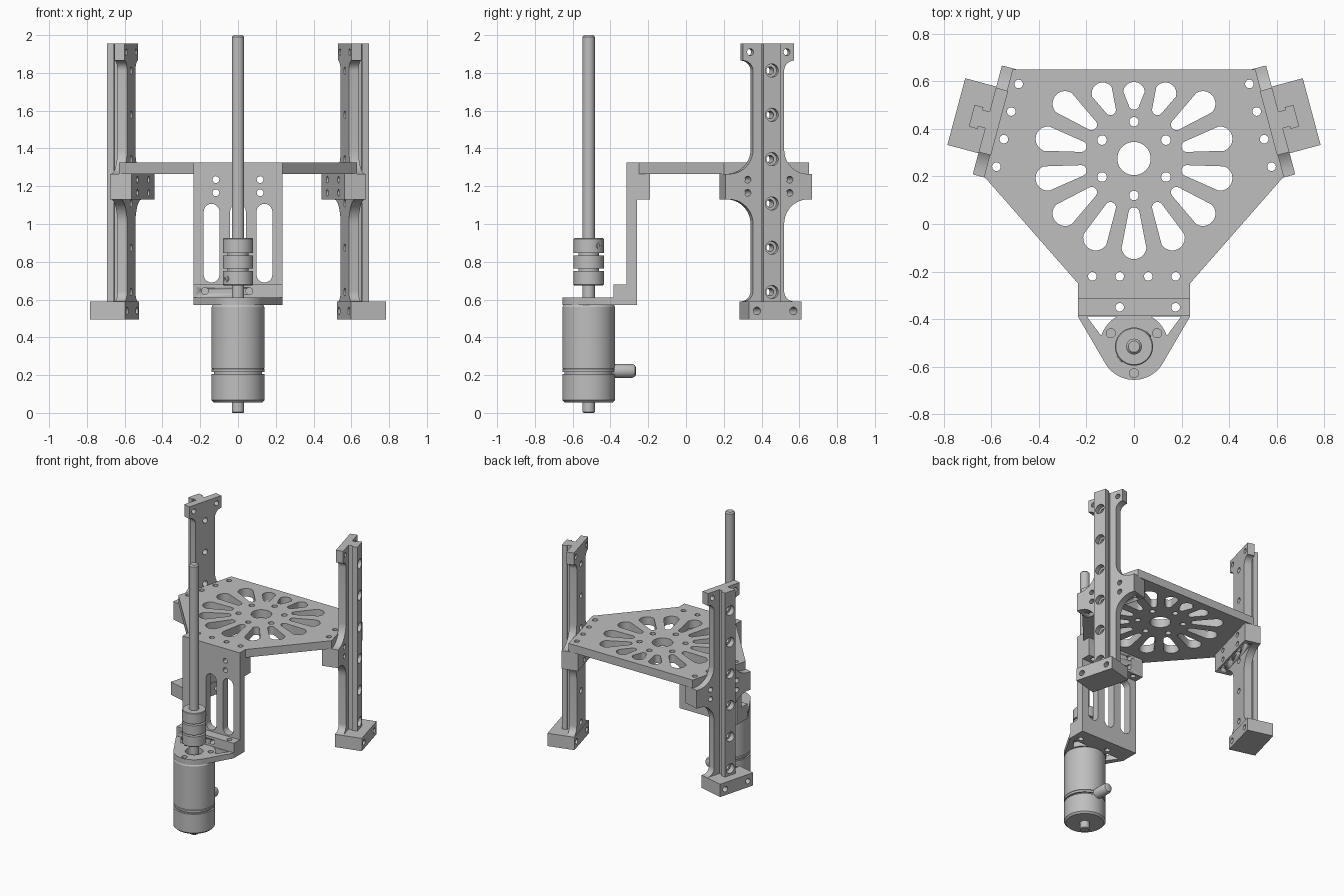
import bpy, bmesh
from math import sin, cos, radians, pi
from mathutils import Matrix, Vector

if "Cube" in bpy.data.objects:
    bpy.data.objects.remove(bpy.data.objects["Cube"])

grey = bpy.data.materials.new("machined_grey")
grey.use_nodes = True
GREY = (0.52, 0.52, 0.52, 1)
grey.diffuse_color = GREY
grey.node_tree.nodes["Principled BSDF"].inputs["Base Color"].default_value = GREY
UP = Vector((0, 0, 1))


def flat(z):
    return Matrix.Translation((0, 0, z))


def upright(normal, origin):
    """Frame with local Y up and local Z along a horizontal normal."""
    n = Vector(normal).normalized()
    m = Matrix((UP.cross(n), UP, n)).transposed().to_4x4()
    return Matrix.Translation(origin) @ m


def arc(x, y, r, a, b, n=10):
    steps = [radians(a + (b - a) * i / n) for i in range(n + 1)]
    return [(x + r * cos(t), y + r * sin(t)) for t in steps]


def circle(x, y, r, n=24):
    return arc(x, y, r, 0, 360, n)[:-1]


def box(x0, x1, y0, y1):
    return [(x0, y0), (x1, y0), (x1, y1), (x0, y1)]


def finish(name, mesh, frame):
    mesh.transform(frame)
    bm = bmesh.new()
    bm.from_mesh(mesh)
    bmesh.ops.remove_doubles(bm, verts=bm.verts, dist=1e-5)
    bmesh.ops.recalc_face_normals(bm, faces=bm.faces)
    bm.to_mesh(mesh)
    bm.free()
    mesh.materials.clear()
    mesh.materials.append(grey)
    mesh.name = name
    obj = bpy.data.objects.new(name, mesh)
    bpy.context.collection.objects.link(obj)
    bpy.ops.object.select_all(action='DESELECT')
    obj.select_set(True)
    bpy.context.view_layer.objects.active = obj
    bpy.ops.object.shade_smooth_by_angle(angle=radians(30))
    return obj


def evaluated_mesh(obj):
    dg = bpy.context.evaluated_depsgraph_get()
    return bpy.data.meshes.new_from_object(obj.evaluated_get(dg))


def solid(name, loops, depth, frame):
    """Outline with hole loops, thickened along local Z from 0 to depth."""
    cu = bpy.data.curves.new(name, 'CURVE')
    cu.dimensions, cu.fill_mode, cu.extrude = '2D', 'BOTH', depth / 2
    for loop in loops:
        sp = cu.splines.new('POLY')
        sp.points.add(len(loop) - 1)
        for p, (x, y) in zip(sp.points, loop):
            p.co = (x, y, 0, 1)
        sp.use_cyclic_u = True
    tmp = bpy.data.objects.new(name, cu)
    bpy.context.collection.objects.link(tmp)
    mesh = evaluated_mesh(tmp)
    bpy.data.objects.remove(tmp)
    return finish(name, mesh, frame @ Matrix.Translation((0, 0, depth / 2)))


def drill(obj, points, r, depth, frame):
    cutter = solid("drill", [circle(x, y, r) for x, y in points], depth, frame)
    cutter.hide_render = True
    mod = obj.modifiers.new("holes", 'BOOLEAN')
    mod.operation, mod.solver, mod.object = 'DIFFERENCE', 'EXACT', cutter
    mesh = evaluated_mesh(obj)
    obj.modifiers.clear()
    obj.data = mesh
    bpy.data.objects.remove(cutter)


def lathe(name, profile, frame=Matrix(), n=48):
    bm = bmesh.new()
    vs = [bm.verts.new((r, 0, z)) for r, z in profile]
    es = [bm.edges.new(p) for p in zip(vs, vs[1:])]
    bmesh.ops.spin(bm, geom=vs + es, axis=UP, cent=(0, 0, 0), angle=2 * pi, steps=n)
    mesh = bpy.data.meshes.new(name)
    bm.to_mesh(mesh)
    bm.free()
    return finish(name, mesh, frame)


# Top plate with a ring of petal cut-outs
HUB = Vector((0, 0.275))


def petal(angle, reach, inner=0.228, r0=0.023, r1=0.053):
    a, far = radians(angle), reach - r1
    pts = arc(far, 0, r1, -82, 82) + arc(inner, 0, r0, 98, 262)
    return [(HUB.x + x * cos(a) - y * sin(a), HUB.y + x * sin(a) + y * cos(a)) for x, y in pts]


holes = [circle(*HUB, 0.07, 40)]
for i in range(14):
    reach = {0: 0.322, 1: 0.35, 13: 0.35}.get(i, 0.423)
    holes.append(petal(90 + i * 360 / 14, reach, r1=0.046 if reach < 0.4 else 0.053))
holes += [circle(*p, 0.02) for p in arc(*HUB, 0.155, 30, 330, 5)]
FRONT_BOLTS = [(x, -0.22) for x in (-0.175, -0.06, 0.06, 0.175)]
holes += [circle(*p, 0.018) for p in FRONT_BOLTS]
N = Vector((cos(radians(15)), sin(radians(15)), 0))
EDGE = Vector((0.57, 0.425, 0))
SIDE_BOLTS = []
for s in (-1, 1):
    for t in (-0.18, -0.06, 0.06, 0.18):
        p = EDGE - 0.04 * N + t * UP.cross(N)
        SIDE_BOLTS.append((s * p.x, p.y))
holes += [circle(*p, 0.018) for p in SIDE_BOLTS]
half = [(0.51, 0.65), (0.63, 0.2), (0.235, -0.25), (0.235, -0.26)]
outline = half + [(-x, y) for x, y in reversed(half)]
solid("top_plate", [outline] + holes, 0.06, flat(1.265))

# Front bracket: slotted upright and its two blocks
slots = [arc(x, 1.065, 0.042, 0, 180) + arc(x, 0.732, 0.042, 180, 360) for x in (-0.14, 0, 0.14)]
bolts = [(x, z) for x in (-0.117, 0.117) for z in (1.165, 1.235)]
solid("front_upright", [box(-0.235, 0.235, 0.57, 1.325)] + slots
      + [circle(*p, 0.018) for p in bolts], 0.055, upright((0, -1, 0), (0, -0.26, 0)))
block = solid("upper_block", [box(-0.235, 0.235, -0.26, -0.19)]
              + [circle(*p, 0.018) for p in FRONT_BOLTS], 0.135, flat(1.13))
drill(block, bolts, 0.018, 0.2, upright((0, -1, 0), (0, -0.12, 0)))
foot_bolts = [(-0.06, -0.35), (0.175, -0.35)]
block = solid("lower_block", [box(-0.235, 0.235, -0.385, -0.315)]
              + [circle(*p, 0.018) for p in foot_bolts], 0.07, flat(0.61))
drill(block, [(-0.175, 0.645), (0.06, 0.645)], 0.018, 0.2, upright((0, -1, 0), (0, -0.25, 0)))

# Motor shelf with rounded nose and corner windows
AXIS = (0, -0.515)
shelf = [(-0.235, -0.26), (-0.235, -0.39)] + arc(*AXIS, 0.14, 210, 330, 24) \
    + [(0.235, -0.39), (0.235, -0.26)]
window = arc(*AXIS, 0.145, 18, 60) + [(0.198, -0.389)]
screws = arc(*AXIS, 0.112, 30, 270, 2)
solid("motor_shelf", [shelf, window, [(-x, y) for x, y in window], circle(*AXIS, 0.06, 32)]
      + [circle(*p, 0.019) for p in screws + foot_bolts], 0.04, flat(0.57))

# Motor, coupling and drive rod share one axis
axis = Matrix.Translation((*AXIS, 0))
lathe("motor_body", [(0, 0.055), (0.128, 0.055), (0.14, 0.067), (0.14, 0.205), (0.128, 0.205),
                     (0.128, 0.217), (0.14, 0.217), (0.14, 0.232), (0.136, 0.234), (0.14, 0.236),
                     (0.14, 0.56), (0.134, 0.57), (0, 0.57)], axis)
lathe("motor_rear_shaft", [(0, 0), (0.028, 0), (0.033, 0.005), (0.033, 0.06), (0, 0.06)], axis, 24)
lathe("coupling", [(0, 0.675), (0.076, 0.675), (0.08, 0.679), (0.08, 0.752), (0.055, 0.752),
                   (0.055, 0.764), (0.08, 0.764), (0.08, 0.834), (0.055, 0.834), (0.055, 0.846),
                   (0.08, 0.846), (0.08, 0.921), (0.076, 0.925), (0, 0.925)], axis)
lathe("drive_rod", [(0, 0.57), (0.033, 0.57), (0.033, 1.99), (0.024, 2), (0, 2)], axis, 32)
lathe("cable_gland", [(0, 0), (0.037, 0), (0.037, 0.115), (0.03, 0.13), (0.02, 0.135), (0, 0.135)],
      upright((0, 1, 0), (0, -0.4, 0.222)), 24)
for name, n, z in (("front", (-0.75, -0.66, 0), 0.71), ("side", (0.75, 0.66, 0), 0.885)):
    lathe(name + "_clamp_screw", [(0.016, 0), (0.016, 0.083), (0.008, 0.083), (0.008, 0.075), (0, 0.075)],
          upright(n, (*AXIS, z)), 16)

# Side guides: carriage, shaped back plate, rail and foot
flank = ([(0.14, 1.955)] + arc(0.14, 1.81, 0.055, 90, 180) + arc(0.215, 1.395, 0.13, 180, 270)
         + [(0.235, 1.265), (0.235, 1.13)] + arc(0.215, 1.0, 0.13, 90, 180)
         + arc(0.14, 0.645, 0.055, 180, 270))
back = flank + [(-x, z) for x, z in reversed(flank)]
rail_z = [0.64 + 0.2345 * i for i in range(6)]
for side, s in (("left", 1), ("right", -1)):
    def at(u):
        return upright((s * N.x, N.y, 0), (s * (EDGE.x + u * N.x), EDGE.y + u * N.y, 0))
    pins = [(t, z) for t in (-0.115, 0.115) for z in (1.165, 1.235)]
    tips = [(t, 1.91) for t in (-0.1, 0.1)]
    solid(side + "_back_plate", [back] + [circle(0, z, 0.02) for z in rail_z]
          + [circle(*p, 0.018) for p in pins + tips], 0.053, at(-0.005))
    carriage = solid(side + "_carriage", [box(-0.237, 0.237, 1.13, 1.265)]
                     + [circle(*p, 0.018) for p in pins], 0.116, at(-0.07))
    mine = [p for p in SIDE_BOLTS if p[0] * s > 0]
    drill(carriage, mine, 0.018, 0.2, flat(1.1))
    solid(side + "_rail_neck", [box(-0.036, 0.036, 0.59, 1.955)]
          + [circle(0, z, 0.02) for z in rail_z], 0.03, at(0.048))
    solid(side + "_rail_head", [box(-0.047, 0.047, 0.59, 1.955)]
          + [circle(0, z, 0.035) for z in rail_z], 0.038, at(0.078))
    solid(side + "_foot", [box(-0.145, 0.145, 0.495, 0.59)]
          + [circle(t, 0.54, 0.02) for t in (-0.1, 0.1)], 0.193, at(-0.01))
